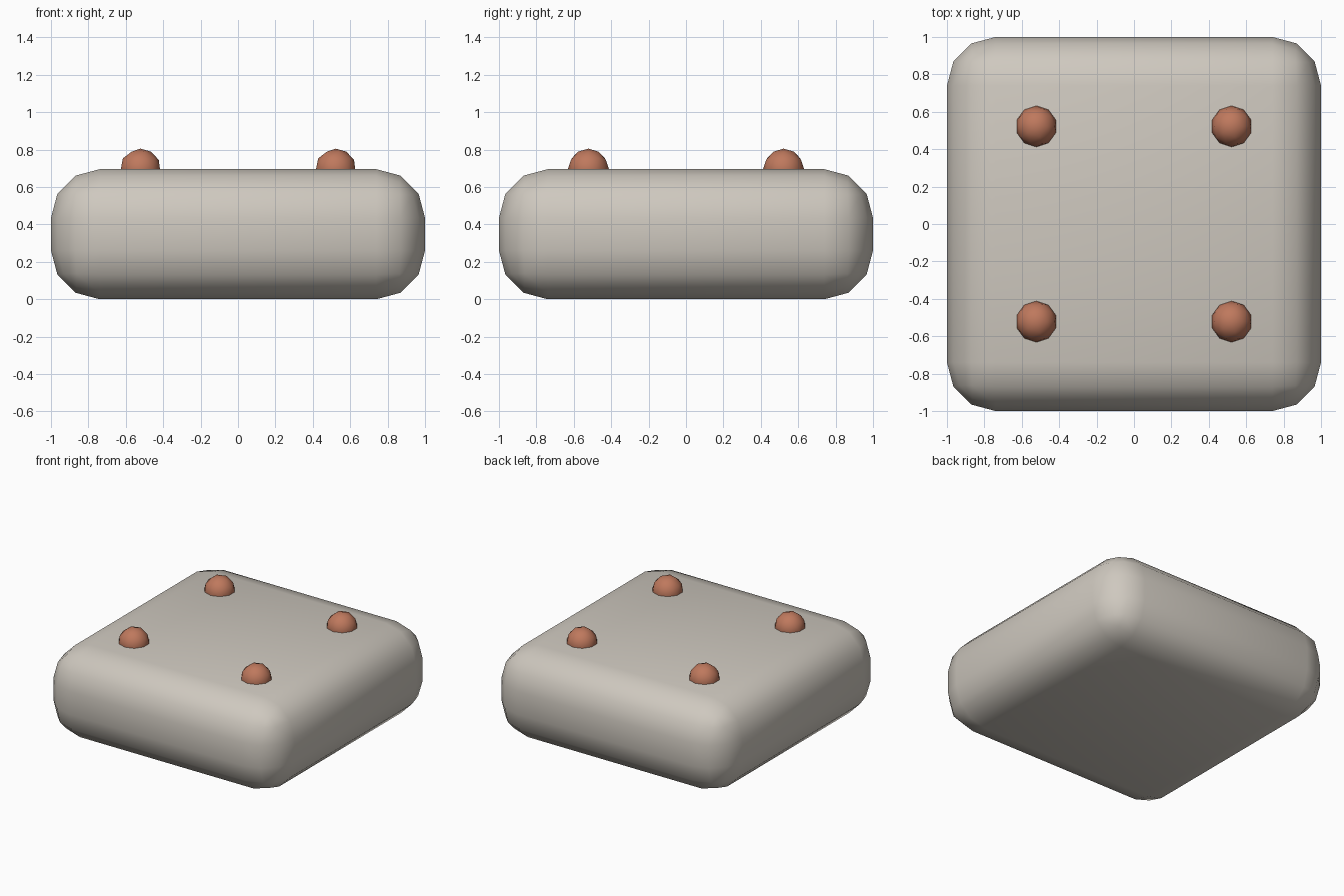
import bpy

cube = bpy.data.objects.get("Cube")
if cube:
    bpy.data.objects.remove(cube, do_unlink=True)

HEIGHT = 0.695
STUD_OFFSET = 0.522


def make_material(name, rgb):
    mat = bpy.data.materials.new(name)
    mat.use_nodes = True
    mat.diffuse_color = (*rgb, 1)
    mat.node_tree.nodes["Principled BSDF"].inputs["Base Color"].default_value = (*rgb, 1)
    return mat


def finish(name, mat):
    obj = bpy.context.object
    obj.name = name
    obj.data.name = name
    obj.data.materials.append(mat)
    bpy.ops.object.shade_smooth()
    return obj


stone = make_material("warm grey", (0.62, 0.58, 0.52))
clay = make_material("terracotta", (0.52, 0.19, 0.11))

# Rounded slab body
bpy.ops.mesh.primitive_cube_add(size=1, location=(0, 0, HEIGHT / 2))
bpy.context.object.scale = (2, 2, HEIGHT)
bpy.ops.object.transform_apply(location=False, rotation=False, scale=True)
body = finish("body", stone)
bevel = body.modifiers.new("rounded edges", "BEVEL")
bevel.width = 0.26
bevel.segments = 3
bevel.limit_method = "NONE"

# Four round studs, half sunk into the top
for depth, y in (("front", -STUD_OFFSET), ("back", STUD_OFFSET)):
    for side, x in (("left", STUD_OFFSET), ("right", -STUD_OFFSET)):
        bpy.ops.mesh.primitive_ico_sphere_add(subdivisions=2, radius=0.11,
                                              location=(x, y, HEIGHT))
        finish(f"stud_{depth}_{side}", clay)
